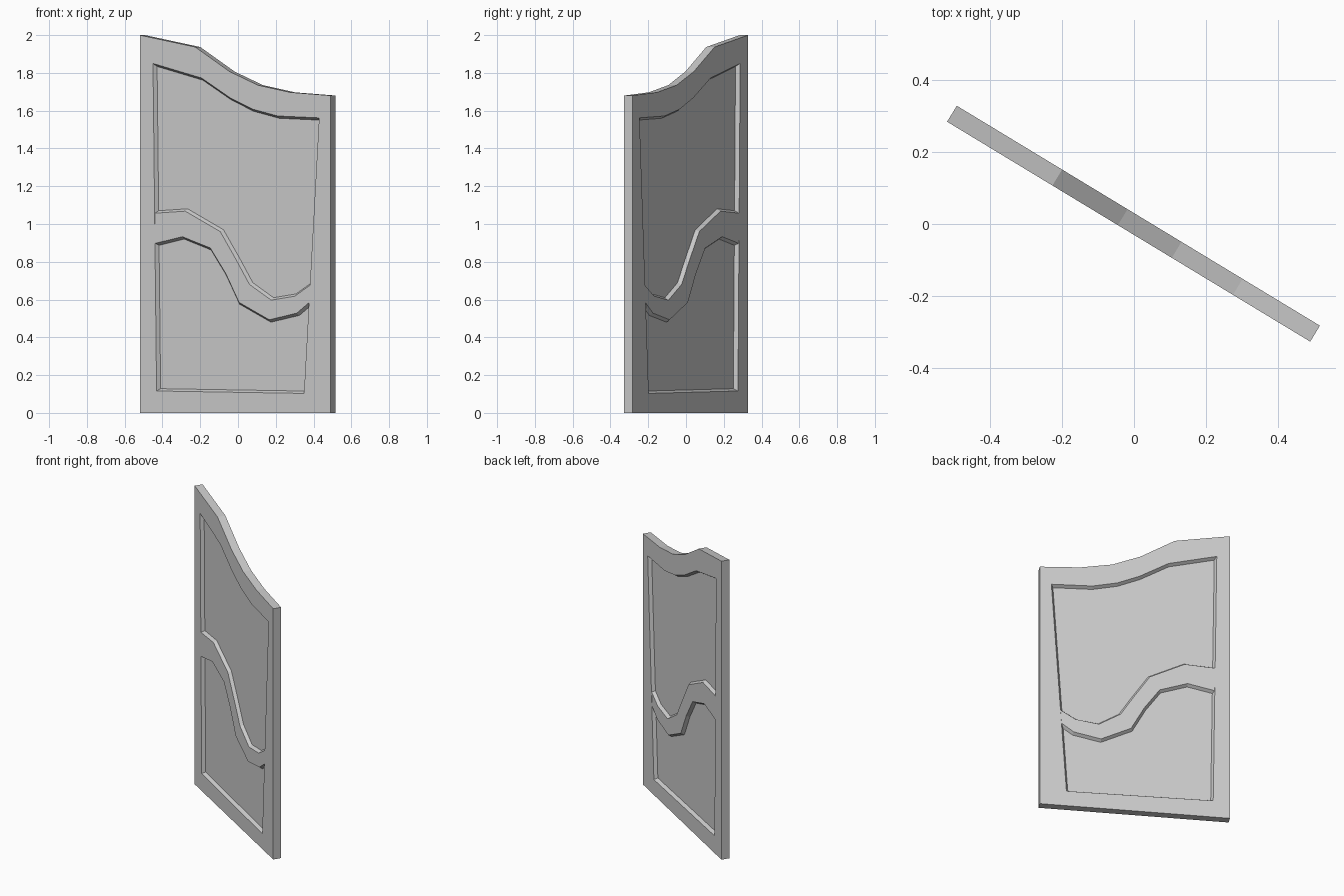
import bpy, bmesh, math
from mathutils import Vector

if "Cube" in bpy.data.objects:
    bpy.data.objects.remove(bpy.data.objects["Cube"])

ANGLE = math.radians(-31.2)   # the door stands turned about z
HALF = 0.026                  # half thickness of the frame
FLOOR = 0.005                 # half thickness of the sunken panel
BEVEL = 0.0125                # slope width of the sunken edges


def profile(points):
    """Grid readings (front view x, z) turned into positions along the door."""
    return [Vector(((x + 0.0136) / 0.855, z)) for x, z in points]


def inset(poly, d):
    """Mitred inset of a closed outline (negative d widens it)."""
    n = len(poly)
    area = sum(poly[i].x * poly[(i + 1) % n].y - poly[(i + 1) % n].x * poly[i].y for i in range(n))
    s = 1 if area > 0 else -1
    out = []
    for i, p in enumerate(poly):
        a = (p - poly[i - 1]).normalized()
        b = (poly[(i + 1) % n] - p).normalized()
        na, nb = Vector((-a.y, a.x)) * s, Vector((-b.y, b.x)) * s
        out.append(p + (na + nb) * (d / (1 + na.dot(nb))))
    return out


def ring(bm, poly, y):
    return [bm.verts.new((p.x, y, p.y)) for p in poly]


def bridge(bm, a, b):
    for i in range(len(a)):
        j = (i + 1) % len(a)
        bm.faces.new((a[i], a[j], b[j], b[i]))


def finish(bm, name):
    bmesh.ops.recalc_face_normals(bm, faces=bm.faces)
    mesh = bpy.data.meshes.new(name)
    bm.to_mesh(mesh)
    bm.free()
    ob = bpy.data.objects.new(name, mesh)
    bpy.context.collection.objects.link(ob)
    ob.rotation_euler.z = ANGLE


def solid(name, layers):
    """Closed solid lofted through (outline, depth) layers."""
    bm = bmesh.new()
    rings = [ring(bm, p, y) for p, y in layers]
    for a, b in zip(rings, rings[1:]):
        bridge(bm, a, b)
    bm.faces.new(rings[0])
    bm.faces.new(rings[-1])
    finish(bm, name)


outer = profile([(-0.52, 0), (0.49, 0), (0.49, 1.68), (0.275, 1.697), (0.105, 1.735),
                 (-0.045, 1.807), (-0.227, 1.937), (-0.52, 2.0)])
opening = profile([(-0.431, 0.116), (0.349, 0.103), (0.429, 1.562), (0.209, 1.572),
                   (0.077, 1.608), (-0.04, 1.667), (-0.193, 1.773), (-0.45, 1.85)])

# Frame: outer board with a bevelled opening on both sides
bm = bmesh.new()
outs, opens, floors = [], [], []
for side in (-1, 1):
    outs.append(ring(bm, outer, side * HALF))
    opens.append(ring(bm, opening, side * HALF))
    floors.append(ring(bm, inset(opening, BEVEL), side * FLOOR))
    edges = []
    for loop in (outs[-1], opens[-1]):
        edges += [bm.edges.new((loop[i - 1], loop[i])) for i in range(len(loop))]
    bmesh.ops.triangle_fill(bm, edges=edges, use_beauty=True)
    bridge(bm, opens[-1], floors[-1])
bridge(bm, outs[0], outs[1])
bridge(bm, floors[0], floors[1])
finish(bm, "door_frame")

# Sunken panel
core = inset(opening, BEVEL * 0.8)
solid("sunken_panel", [(core, -FLOOR), (core, FLOOR)])

# Wavy middle rail with bevelled edges, its ends let into the frame
rail_top = [(-0.445, 1.057), (-0.28, 1.068), (-0.095, 0.96), (-0.01, 0.81), (0.06, 0.68),
            (0.175, 0.597), (0.30, 0.618), (0.392, 0.684)]
rail_bottom = [(-0.445, 0.896), (-0.295, 0.933), (-0.147, 0.873), (-0.065, 0.737),
               (0.005, 0.585), (0.165, 0.493), (0.31, 0.528), (0.392, 0.598)]
rail = profile(rail_top + rail_bottom[::-1])
base = inset(rail, -BEVEL)
face = HALF - 0.001
solid("middle_rail", [(rail, -face), (base, -FLOOR), (base, FLOOR), (rail, face)])
